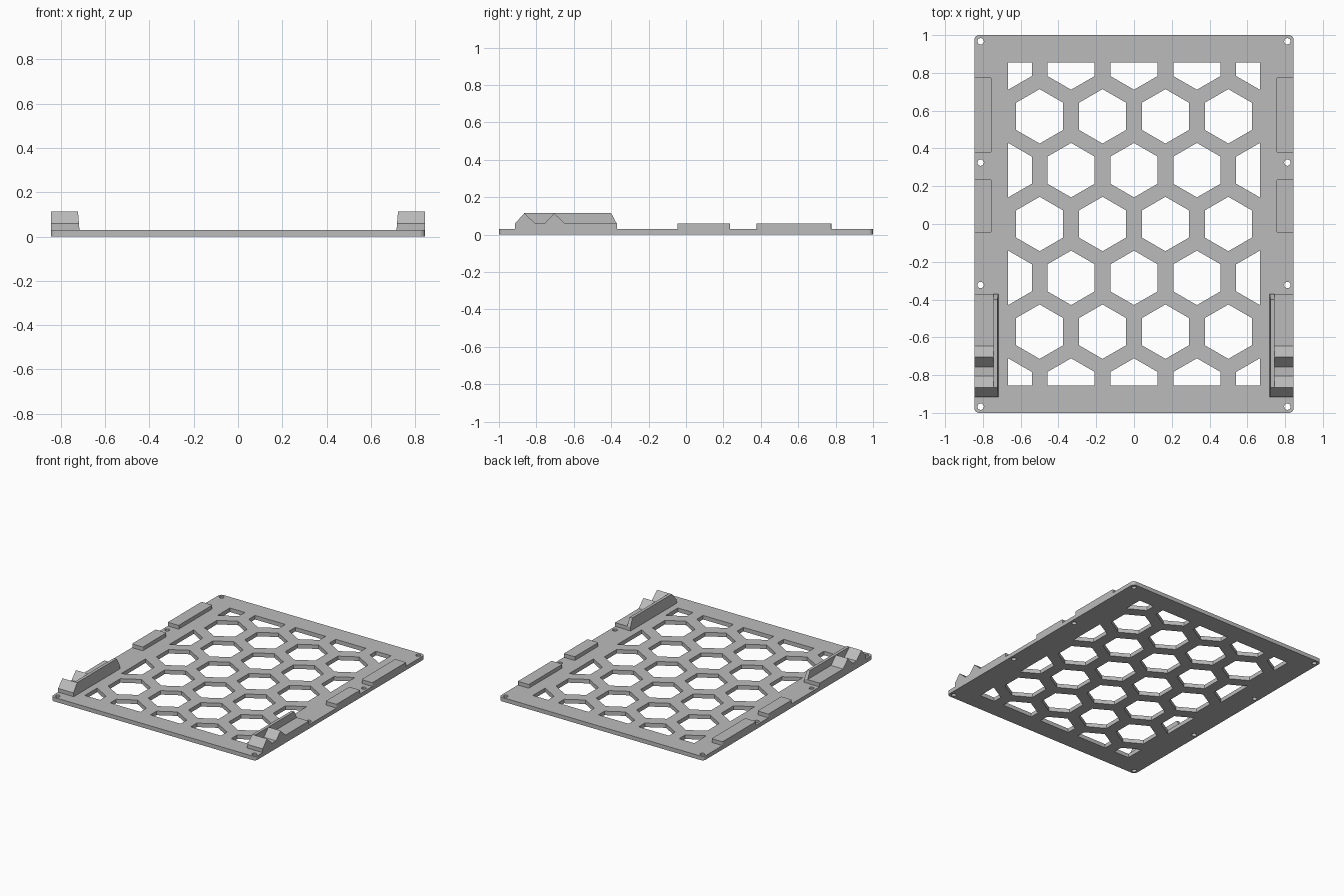
import bpy
import bmesh
from math import cos, sin, pi
from mathutils import Vector

if "Cube" in bpy.data.objects:
    bpy.data.objects.remove(bpy.data.objects["Cube"])

HALF_W, HALF_L, THICK = 0.845, 1.0, 0.03
PITCH, ROW, HEX_R = 0.333, 0.285, 0.144
LOW, HIGH = 0.058, 0.114

grey = bpy.data.materials.new("plain grey")
grey.use_nodes = True
grey.diffuse_color = (0.5, 0.5, 0.5, 1)
grey.node_tree.nodes["Principled BSDF"].inputs["Base Color"].default_value = (0.5, 0.5, 0.5, 1)


def add_prism(bm, points, offset):
    """Extrude a closed outline of 3D points along offset."""
    clean = []
    for p in map(Vector, points):
        if all((p - q).length > 1e-5 for q in clean):
            clean.append(p)
    face = bm.faces.new([bm.verts.new(p) for p in clean])
    top = bmesh.ops.extrude_face_region(bm, geom=[face])["geom"]
    moved = [v for v in top if isinstance(v, bmesh.types.BMVert)]
    bmesh.ops.translate(bm, verts=moved, vec=offset)


def finish(bm, name):
    bmesh.ops.recalc_face_normals(bm, faces=bm.faces)
    mesh = bpy.data.meshes.new(name)
    bm.to_mesh(mesh)
    bm.free()
    mesh.materials.append(grey)
    obj = bpy.data.objects.new(name, mesh)
    bpy.context.collection.objects.link(obj)
    return obj


def ring(cx, cy, r, n, z, start=0.0):
    return [(cx + r * cos(start + 2 * pi * i / n), cy + r * sin(start + 2 * pi * i / n), z)
            for i in range(n)]


def rounded_rect(x0, x1, y0, y1, r, z, steps=5):
    corners = [(x1 - r, y1 - r), (x0 + r, y1 - r), (x0 + r, y0 + r), (x1 - r, y0 + r)]
    return [(cx + r * cos(pi / 2 * (k + i / steps)), cy + r * sin(pi / 2 * (k + i / steps)), z)
            for k, (cx, cy) in enumerate(corners) for i in range(steps + 1)]


# Base plate
bm = bmesh.new()
add_prism(bm, rounded_rect(-HALF_W, HALF_W, -HALF_L, HALF_L, 0.025, 0), (0, 0, THICK))
plate = finish(bm, "base_plate")

# Honeycomb openings, clipped to the inner rectangle, and screw holes
bm = bmesh.new()
lim_x, lim_y = 2 * PITCH, 3 * ROW
for row in range(-3, 4):
    columns = (-2, -1, 0, 1, 2) if row % 2 else (-1.5, -0.5, 0.5, 1.5)
    for col in columns:
        hexagon = ring(col * PITCH, row * ROW, HEX_R, 6, -0.1, pi / 6)
        clipped = [(max(-lim_x, min(lim_x, x)), max(-lim_y, min(lim_y, y)), z)
                   for x, y, z in hexagon]
        add_prism(bm, clipped, (0, 0, 0.3))
for x in (-0.812, 0.812):
    for y in (-0.967, -0.323, 0.325, 0.967):
        add_prism(bm, ring(x, y, 0.017, 20, -0.1), (0, 0, 0.3))
cutter = finish(bm, "opening_cutter")
cutter.hide_render = True

cut = plate.modifiers.new("openings", "BOOLEAN")
cut.operation = "DIFFERENCE"
cut.solver = "EXACT"
cut.object = cutter
bpy.context.view_layer.objects.active = plate
bpy.ops.object.modifier_apply(modifier=cut.name)
bpy.data.objects.remove(cutter)

# Side outlines of the toothed clip and its guide wall (y, z)
tooth_outline = [(-0.915, THICK), (-0.915, LOW), (-0.865, HIGH), (-0.804, LOW),
                 (-0.757, LOW), (-0.705, HIGH), (-0.647, LOW), (-0.37, LOW), (-0.37, THICK)]
wall_outline = [(-0.915, THICK), (-0.915, LOW), (-0.865, HIGH), (-0.40, HIGH),
                (-0.37, LOW), (-0.37, THICK)]

for side, sx in (("left", 1), ("right", -1)):
    # Raised edge pads
    for label, y0, y1 in (("rear", 0.378, 0.777), ("middle", -0.045, 0.235)):
        bm = bmesh.new()
        xs = sorted((sx * 0.755, sx * HALF_W))
        add_prism(bm, rounded_rect(*xs, y0, y1, 0.006, THICK, 3), (0, 0, LOW - THICK))
        finish(bm, f"{side}_{label}_pad")

    # Toothed clip
    bm = bmesh.new()
    add_prism(bm, [(sx * 0.745, y, z) for y, z in tooth_outline],
              (sx * (HALF_W - 0.745), 0, 0))
    finish(bm, f"{side}_toothed_clip")

    # Guide wall with a slightly leaning inner face
    bm = bmesh.new()
    add_prism(bm, [(sx * 0.745, y, z) for y, z in wall_outline], (-sx * 0.022, 0, 0))
    for v in bm.verts:
        if abs(v.co.x) < 0.73:
            v.co.x -= sx * (HIGH - v.co.z) * 0.08
    finish(bm, f"{side}_guide_wall")
